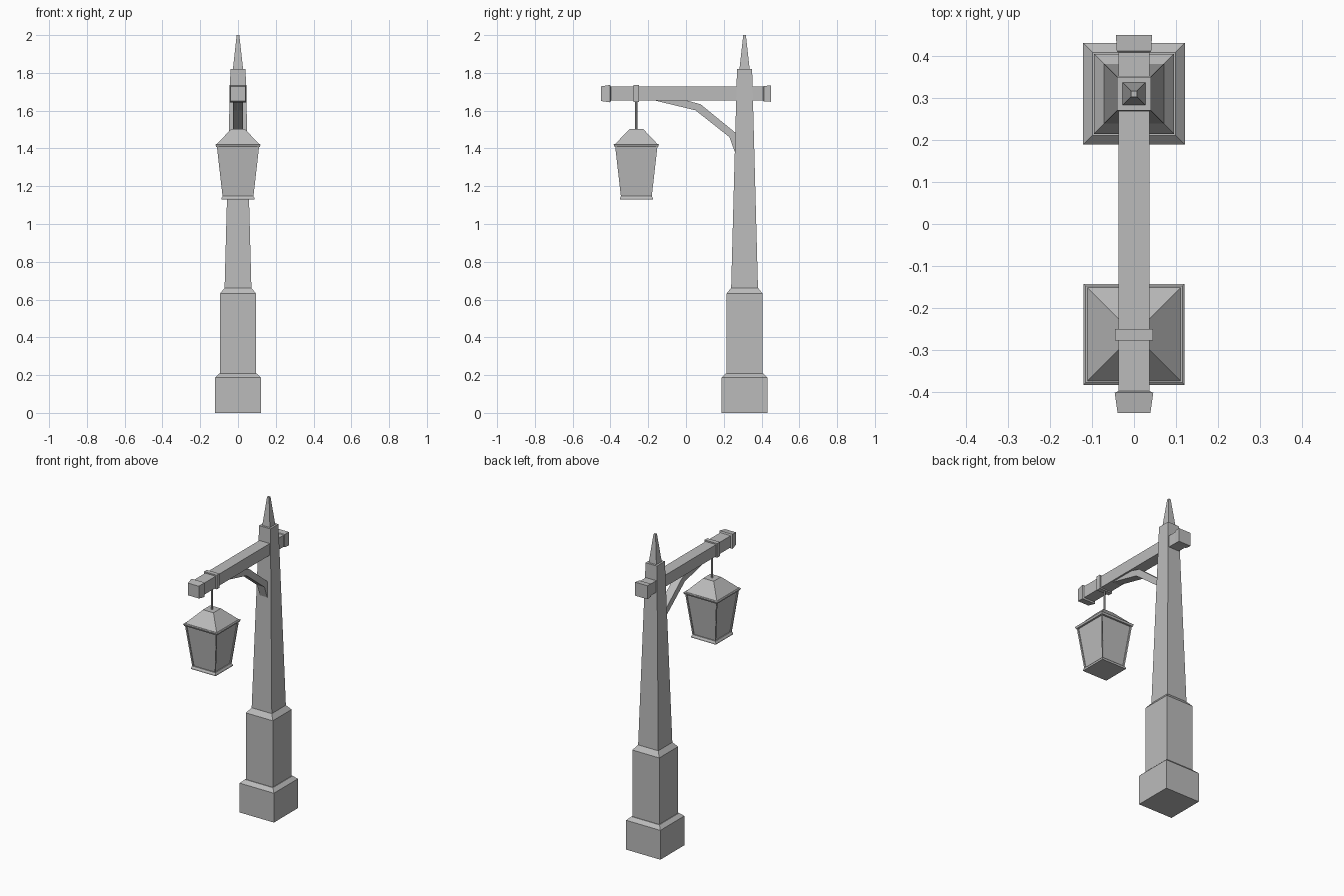
import bpy, bmesh
from mathutils import Matrix

cube = bpy.data.objects.get("Cube")
if cube:
    bpy.data.objects.remove(cube)

GREY = bpy.data.materials.new("plain_grey")
GREY.use_nodes = True
colour = (0.5, 0.5, 0.5, 1)
GREY.diffuse_color = colour
GREY.node_tree.nodes["Principled BSDF"].inputs["Base Color"].default_value = colour

POST_Y, LAMP_Y, ARM_Z = 0.31, -0.263, 1.69


def finish(name, bm):
    bmesh.ops.recalc_face_normals(bm, faces=bm.faces)
    mesh = bpy.data.meshes.new(name)
    bm.to_mesh(mesh)
    bm.free()
    mesh.materials.append(GREY)
    obj = bpy.data.objects.new(name, mesh)
    bpy.context.collection.objects.link(obj)
    return obj


def square_loft(name, levels, y=0.0, matrix=None, panels=None):
    """Stack square rings given as (half width, height) and cap both ends."""
    bm = bmesh.new()
    rings = [[bm.verts.new((sx * h, sy * h, z))
              for sx, sy in ((-1, -1), (1, -1), (1, 1), (-1, 1))]
             for h, z in levels]
    sides = []
    for low, high in zip(rings, rings[1:]):
        for i in range(4):
            j = (i + 1) % 4
            sides.append(bm.faces.new((low[i], low[j], high[j], high[i])))
    bm.faces.new(rings[0][::-1])
    bm.faces.new(rings[-1])
    if panels:
        # recessed panes: frame first, then a steep step inwards
        bmesh.ops.inset_individual(bm, faces=sides, thickness=panels)
        bmesh.ops.inset_individual(bm, faces=sides, thickness=0.002, depth=-0.008)
    bm.transform(matrix or Matrix.Translation((0, y, 0)))
    return finish(name, bm)


def along_arm(name, levels):
    """A square loft laid along y at arm height."""
    turn = Matrix.Translation((0, 0, ARM_Z)) @ Matrix.Rotation(-1.5707963, 4, "X")
    return square_loft(name, levels, matrix=turn)


# Post: plinth, shaft and spike
square_loft("plinth", [(0.121, 0), (0.121, 0.187), (0.099, 0.208)], POST_Y)
square_loft("lower_shaft", [(0.095, 0.2), (0.095, 0.632), (0.071, 0.662)], POST_Y)
square_loft("upper_shaft", [(0.071, 0.66), (0.04, 1.82)], POST_Y)
square_loft("spike", [(0.027, 1.82), (0.007, 2.0)], POST_Y)

# Arm with end caps and the strap that holds the lantern
along_arm("arm", [(0.037, -0.42), (0.037, 0.42)])
along_arm("front_cap", [(0.039, -0.45), (0.046, -0.402), (0.037, -0.398)])
along_arm("back_cap", [(0.037, 0.408), (0.041, 0.412), (0.043, 0.45)])
along_arm("strap", [(0.045, -0.278), (0.045, -0.25)])

# Curved brace: side profile extruded across x
profile = [(-0.17, 1.655), (0.05, 1.602), (0.23, 1.46), (0.257, 1.385),
           (0.29, 1.385), (0.29, 1.46), (0.077, 1.634), (0.0, 1.655)]
bm = bmesh.new()
face = bm.faces.new([bm.verts.new((-0.026, y, z)) for y, z in profile])
grown = bmesh.ops.extrude_face_region(bm, geom=[face])["geom"]
bmesh.ops.translate(bm, vec=(0.052, 0, 0),
                    verts=[v for v in grown if isinstance(v, bmesh.types.BMVert)])
finish("brace", bm)

# Hanging rod
bm = bmesh.new()
bmesh.ops.create_cone(bm, cap_ends=True, segments=8, radius1=0.006, radius2=0.006,
                      depth=0.17, matrix=Matrix.Translation((0, LAMP_Y, 1.575)))
finish("hanging_rod", bm)

# Lantern
square_loft("lantern_roof", [(0.115, 1.42), (0.037, 1.502)], LAMP_Y)
square_loft("lantern_top_rim", [(0.115, 1.408), (0.12, 1.42), (0.115, 1.424)], LAMP_Y)
square_loft("lantern_body", [(0.081, 1.14), (0.112, 1.412)], LAMP_Y, panels=0.024)
square_loft("lantern_bottom_rim", [(0.087, 1.13), (0.087, 1.138), (0.081, 1.148)], LAMP_Y)
